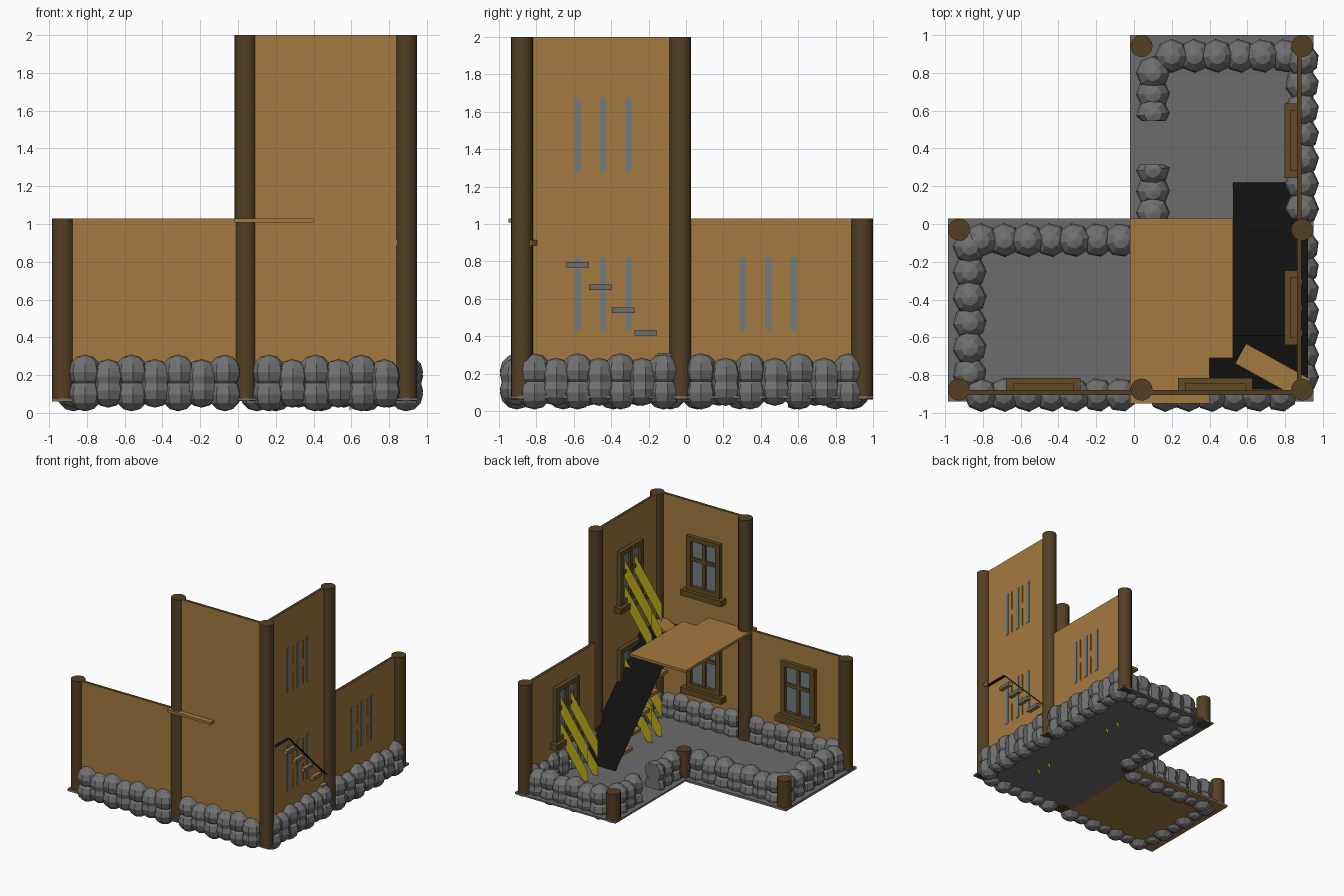
import bpy, bmesh, math
from mathutils import Matrix, Vector

if "Cube" in bpy.data.objects:
    bpy.data.objects.remove(bpy.data.objects["Cube"])


def mat(name, rgb):
    m = bpy.data.materials.new(name)
    m.diffuse_color = (*rgb, 1)
    m.use_nodes = True
    m.node_tree.nodes["Principled BSDF"].inputs["Base Color"].default_value = m.diffuse_color
    return m


WOOD = mat("light_wood", (0.37, 0.195, 0.05))
DARK = mat("dark_timber", (0.088, 0.05, 0.018))
TRIM = mat("window_timber", (0.12, 0.072, 0.018))
FLOOR = mat("floor_grey", (0.15, 0.15, 0.15))
STONE = mat("stone_grey", (0.165, 0.165, 0.165))
GLASS = mat("glass_slate", (0.16, 0.20, 0.22))
BLACK = mat("black", (0.005, 0.005, 0.005))
YELLOW = mat("sunbeam_yellow", (0.5, 0.41, 0.01))


def finish(name, bm, *mats):
    me = bpy.data.meshes.new(name)
    bm.to_mesh(me)
    bm.free()
    for m in mats:
        me.materials.append(m)
    ob = bpy.data.objects.new(name, me)
    bpy.context.collection.objects.link(ob)
    return ob


def add_box(bm, lo, hi):
    lo, hi = Vector(lo), Vector(hi)
    m = Matrix.Translation((lo + hi) / 2) @ Matrix.Diagonal((*(hi - lo), 1))
    return bmesh.ops.create_cube(bm, size=1, matrix=m)["verts"]


def box(name, lo, hi, m):
    bm = bmesh.new()
    add_box(bm, lo, hi)
    return finish(name, bm, m)


def slab(name, pts, z0, z1, m):
    bm = bmesh.new()
    f = bm.faces.new([bm.verts.new((x, y, z0)) for x, y in pts])
    r = bmesh.ops.extrude_face_region(bm, geom=[f])
    for v in r["geom"]:
        if isinstance(v, bmesh.types.BMVert):
            v.co.z = z1
    bmesh.ops.recalc_face_normals(bm, faces=bm.faces)
    return finish(name, bm, m)


def plane(name, quads, m):
    bm = bmesh.new()
    for q in quads:
        bm.faces.new([bm.verts.new(p) for p in q])
    return finish(name, bm, m)


# L-shaped floor, with a wooden underside below the left room
slab("floor", [(-.985, -.94), (.95, -.94), (.95, 1.0), (-.02, 1.0), (-.02, .03), (-.985, .03)],
     .066, .08, FLOOR)
box("floor_underside", (-.985, -.94, .06), (-.02, .03, .066), WOOD)


# Walls: light boards with dark top edges
def wall(name, lo, hi):
    ob = box(name, lo, hi, WOOD)
    ob.data.materials.append(DARK)
    for p in ob.data.polygons:
        if p.normal.z > .5:
            p.material_index = 1


wall("front_wall_low", (-.93, -.905, .066), (.04, -.88, 1.03))
wall("front_wall_tall", (.04, -.905, .066), (.89, -.88, 2.0))
wall("right_wall_tall", (.862, -.875, .066), (.888, -.03, 2.0))
wall("right_wall_low", (.862, -.03, .066), (.888, .942, 1.03))

# Round corner posts
for i, (x, y, top) in enumerate([(-.927, -.877, 1.03), (.04, -.877, 2), (.89, -.877, 2),
                                 (.89, -.03, 2), (.89, .942, 1.03), (.04, .942, .31),
                                 (-.927, -.03, .31), (.04, -.03, .31)]):
    bm = bmesh.new()
    bmesh.ops.create_cone(bm, cap_ends=True, segments=20, radius1=.058, radius2=.058,
                          depth=top - .062, matrix=Matrix.Translation((x, y, (top + .062) / 2)))
    finish(f"post_{i + 1}", bm, DARK)


# Rubble footing: two stacked courses of faceted stones
def stones(name, a, b, n, clip=None):
    bm = bmesh.new()
    a, b = Vector(a), Vector(b)
    for i in range(n):
        p = a.lerp(b, i / (n - 1))
        lift = .012 if i % 2 == 0 else -.012
        for z in (.108, .205):
            m = (Matrix.Translation((p.x, p.y, z + lift * (1 if z > .15 else -.8)))
                 @ Matrix.Rotation(i * 2.4, 4, 'Z'))
            bmesh.ops.create_uvsphere(bm, u_segments=8, v_segments=6, radius=.09, matrix=m)
    if clip:
        for v in bm.verts:
            v.co.y = max(clip[0], min(clip[1], v.co.y))
    finish(name, bm, STONE)


stones("stones_front_left", (-.81, -.905), (-.07, -.905), 7)
stones("stones_front_right", (.165, -.905), (.775, -.905), 6)
stones("stones_right_front", (.89, -.81), (.89, -.12), 7)
stones("stones_right_back", (.89, .08), (.89, .87), 7)
stones("stones_back", (.20, .89), (.80, .89), 6)
stones("stones_door_back", (.10, .80), (.10, .58), 3, (.545, 1))
stones("stones_door_front", (.10, .06), (.10, .29), 3, (-1, .315))
stones("stones_left_room_back", (-.81, -.085), (-.07, -.085), 7)
stones("stones_left", (-.87, -.12), (-.87, -.79), 6)


# Windows in local coords: u along the wall, d into the room, v up
def window(name, place, c, beams):
    def part(label, m, boxes):
        bm = bmesh.new()
        for u0, u1, d0, d1, v0, v1 in boxes:
            add_box(bm, (u0, d0, v0), (u1, d1, v1))
        bmesh.ops.transform(bm, matrix=place @ Matrix.Translation((0, 0, c)), verts=bm.verts)
        finish(f"{name}_{label}", bm, m)

    part("frame", TRIM, [(-.16, -.12, 0, .035, -.235, .235), (.12, .16, 0, .035, -.235, .235),
                         (-.12, .12, 0, .035, .195, .235), (-.12, .12, 0, .035, -.235, -.195),
                         (-.015, .015, 0, .025, -.195, .195), (-.12, .12, 0, .024, .02, .05)])
    part("sill", TRIM, [(-.197, .197, 0, .065, -.285, -.235)])
    part("glass", GLASS, [(-.12, .12, 0, .008, -.195, .195)])
    if beams:
        # upright strips showing outside, and slanted light strips inside
        part("outer_strips", GLASS, [(u - .016, u + .016, -.031, -.024, -.195, .195)
                                     for u in (-.135, 0, .135)])
        y = place.translation.y
        plane(f"{name}_sunbeams",
              [[(.895, y + s, c + h), (.895, y + s, c + h + .16),
                (.59, y + s, c + h - .265), (.59, y + s, c + h - .425)]
               for s in (-.068, .068) for h in (-.19, .03)], YELLOW)


def on_front(x):
    return Matrix.Translation((x, -.88, 0))


def on_right(y):
    return Matrix.Translation((.862, y, 0)) @ Matrix.Rotation(math.pi / 2, 4, 'Z')


window("front_left_window", on_front(-.48), .625, False)
window("front_lower_window", on_front(.43), .625, False)
window("front_upper_window", on_front(.43), 1.475, False)
window("right_lower_window", on_right(-.443), .625, True)
window("right_upper_window", on_right(-.443), 1.475, True)
window("right_back_window", on_right(.44), .625, True)

# Upper floor with a notch for the stair
slab("upper_floor", [(-.02, -.95), (.40, -.95), (.40, -.71), (.525, -.71), (.525, .03), (-.02, .03)],
     1.008, 1.03, WOOD)

# Stair treads running through the right wall, with grey outer ends
for i in range(6):
    y, z = .028 - .1215 * i, .175 + .1215 * i
    ob = box(f"stair_tread_{i + 1}", (.54, y - .06, z - .015), (.92, y + .06, z + .015), WOOD)
    ob.data.materials.append(FLOOR)
    for p in ob.data.polygons:
        if p.normal.x > .5:
            p.material_index = 1

# Angled top tread
bm = bmesh.new()
bmesh.ops.create_cube(bm, size=1, matrix=Matrix.Translation((.735, -.78, .9))
                      @ Matrix.Rotation(math.radians(-29), 4, 'Z')
                      @ Matrix.Diagonal((.39, .12, .028, 1)))
finish("angled_tread", bm, WOOD)

# Black stair sheet: a slope and a flat landing
plane("stair_sheet", [[(.525, .22, .08), (.92, .22, .08), (.92, -.59, .89), (.525, -.59, .89)],
                      [(.40, -.59, .89), (.92, -.59, .89), (.92, -.877, .89), (.40, -.877, .89)]], BLACK)
